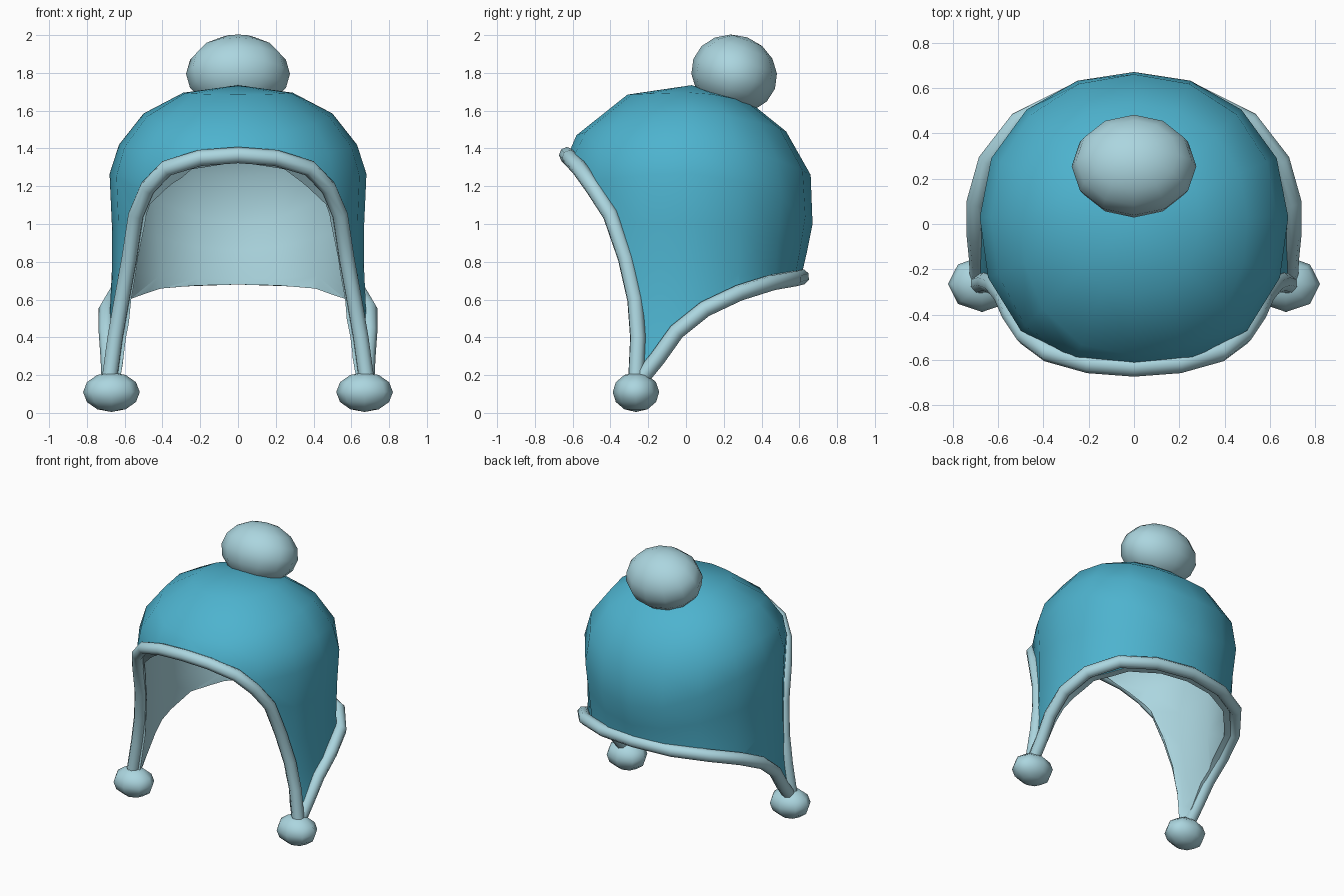
import bpy, bmesh, math

if "Cube" in bpy.data.objects:
    bpy.data.objects.remove(bpy.data.objects["Cube"])


def material(name, rgb):
    m = bpy.data.materials.new(name)
    m.diffuse_color = (*rgb, 1)
    m.use_nodes = True
    m.node_tree.nodes["Principled BSDF"].inputs["Base Color"].default_value = m.diffuse_color
    return m


TEAL = material("teal knit", (0.075, 0.45, 0.62))
PALE = material("pale blue trim", (0.41, 0.67, 0.74))

# Right half of each hem, from the centre line to the ear flap tip
FRONT = [(0, -.63, 1.365), (.2, -.615, 1.35), (.38, -.565, 1.295), (.48, -.49, 1.19),
         (.54, -.40, 1.05), (.575, -.32, .82), (.615, -.27, .6), (.65, -.255, .4),
         (.68, -.265, .18)]
BACK = [(0, .61, .72), (.28, .57, .71), (.51, .455, .69), (.645, .28, .635),
        (.695, .10, .55), (.695, -.05, .43), (.685, -.15, .29), (.68, -.24, .18)]

# Dome rings as (radius, height) seen from the side, the front and the back
CENTRE_Y = .03
SIDE = [(.29, 1.695), (.50, 1.585), (.63, 1.42), (.68, 1.265), (.668, 1.0),
        (.668, .75), (.68, .5), (.71, .3), (.75, .1)]
FORE = [(.34, 1.685), (.61, 1.47), (.67, 1.33), (.67, 1.2), (.67, 1.0),
        (.67, .75), (.67, .5), (.67, .3), (.67, .1)]
REAR = [(.32, 1.635), (.50, 1.49), (.63, 1.26), (.64, 1.0), (.61, .85),
        (.575, .7), (.56, .5), (.56, .3), (.56, .1)]
COLUMNS = 16


def both_sides(half):
    return [(-x, y, z) for x, y, z in half[:0:-1]] + half


def new_object(name, bm):
    mesh = bpy.data.meshes.new(name)
    bmesh.ops.recalc_face_normals(bm, faces=bm.faces[:])
    bm.to_mesh(mesh)
    bm.free()
    mesh.materials.append(TEAL)
    mesh.materials.append(PALE)
    ob = bpy.data.objects.new(name, mesh)
    bpy.context.collection.objects.link(ob)
    return ob


def smooth(ob, angle):
    bpy.ops.object.select_all(action='DESELECT')
    ob.select_set(True)
    bpy.context.view_layer.objects.active = ob
    bpy.ops.object.shade_smooth_by_angle(angle=math.radians(angle))


def ring_point(ring, k):
    a = 2 * math.pi * k / COLUMNS
    c, s = math.cos(a), math.sin(a)
    rx, zx = SIDE[ring]
    ry, zy = (REAR if s > 0 else FORE)[ring]
    n = 2.1 if s > 0 else 2.3
    r = (abs(c / rx) ** n + abs(s / ry) ** n) ** (-1 / n)
    return c * r, CENTRE_Y + s * r, zx + (zy - zx) * s * s


# Dome: teal outside, pale lining inside
bm = bmesh.new()
crown = bm.verts.new((0, CENTRE_Y, 1.735))
rings = [[bm.verts.new(ring_point(i, k)) for k in range(COLUMNS)] for i in range(len(SIDE))]
for k in range(COLUMNS):
    n = (k + 1) % COLUMNS
    bm.faces.new((crown, rings[0][k], rings[0][n]))
    for up, low in zip(rings, rings[1:]):
        bm.faces.new((up[k], low[k], low[n], up[n]))
dome = new_object("dome", bm)
lining = dome.modifiers.new("lining", 'SOLIDIFY')
lining.thickness = .045
lining.offset = -1
lining.material_offset = 1
lining.material_offset_rim = 1

# Side outline of the cap, used to cut the hems and ear flaps
outline = [(y, z) for x, y, z in FRONT[::-1]] + [(-.8, 1.52), (-.8, 2), (.9, 2), (.9, .72)]
outline += [(y - .008, z - .03) for x, y, z in BACK[:-1]] + [BACK[-1][1:]]
bm = bmesh.new()
ends = [[bm.verts.new((x, y, z)) for y, z in outline] for x in (-1, 1)]
for e in ends:
    bm.faces.new(e)
for i in range(len(outline)):
    j = (i + 1) % len(outline)
    bm.faces.new((ends[0][i], ends[0][j], ends[1][j], ends[1][i]))
for f in bm.faces:
    f.material_index = 1
cutter = new_object("hem_cutter", bm)
cutter.hide_render = True
cut = dome.modifiers.new("hem", 'BOOLEAN')
cut.operation = 'INTERSECT'
cut.solver = 'EXACT'
cut.object = cutter

# Bake the cut into the finished cap
bpy.context.view_layer.update()
graph = bpy.context.evaluated_depsgraph_get()
cap = bpy.data.objects.new("cap", bpy.data.meshes.new_from_object(dome.evaluated_get(graph)))
bpy.context.collection.objects.link(cap)
bpy.data.objects.remove(dome)
bpy.data.objects.remove(cutter)
smooth(cap, 40)


# Rolled trim along both hems
def trim(name, half):
    cu = bpy.data.curves.new(name, 'CURVE')
    cu.dimensions = '3D'
    cu.bevel_depth = .043
    cu.bevel_resolution = 2
    cu.use_fill_caps = True
    pts = both_sides(half)
    sp = cu.splines.new('POLY')
    sp.points.add(len(pts) - 1)
    for p, co in zip(sp.points, pts):
        p.co = (*co, 1)
    sp.use_smooth = True
    cu.materials.append(PALE)
    bpy.context.collection.objects.link(bpy.data.objects.new(name, cu))


trim("front_trim", FRONT)
trim("back_trim", BACK)


# Pompoms
def pompom(name, loc, size, segments, rings, tilt=0):
    bpy.ops.mesh.primitive_uv_sphere_add(segments=segments, ring_count=rings, radius=1,
                                         location=loc, rotation=(tilt, 0, 0))
    ob = bpy.context.object
    ob.name = name
    ob.scale = size
    ob.data.materials.append(PALE)
    smooth(ob, 60)


pompom("crown_pompom", (0, .255, 1.795), (.275, .23, .205), 12, 8, -.35)
for side, x in (("left", -.67), ("right", .67)):
    pompom(side + "_flap_pompom", (x, -.265, .11), (.15, .123, .105), 8, 6)
